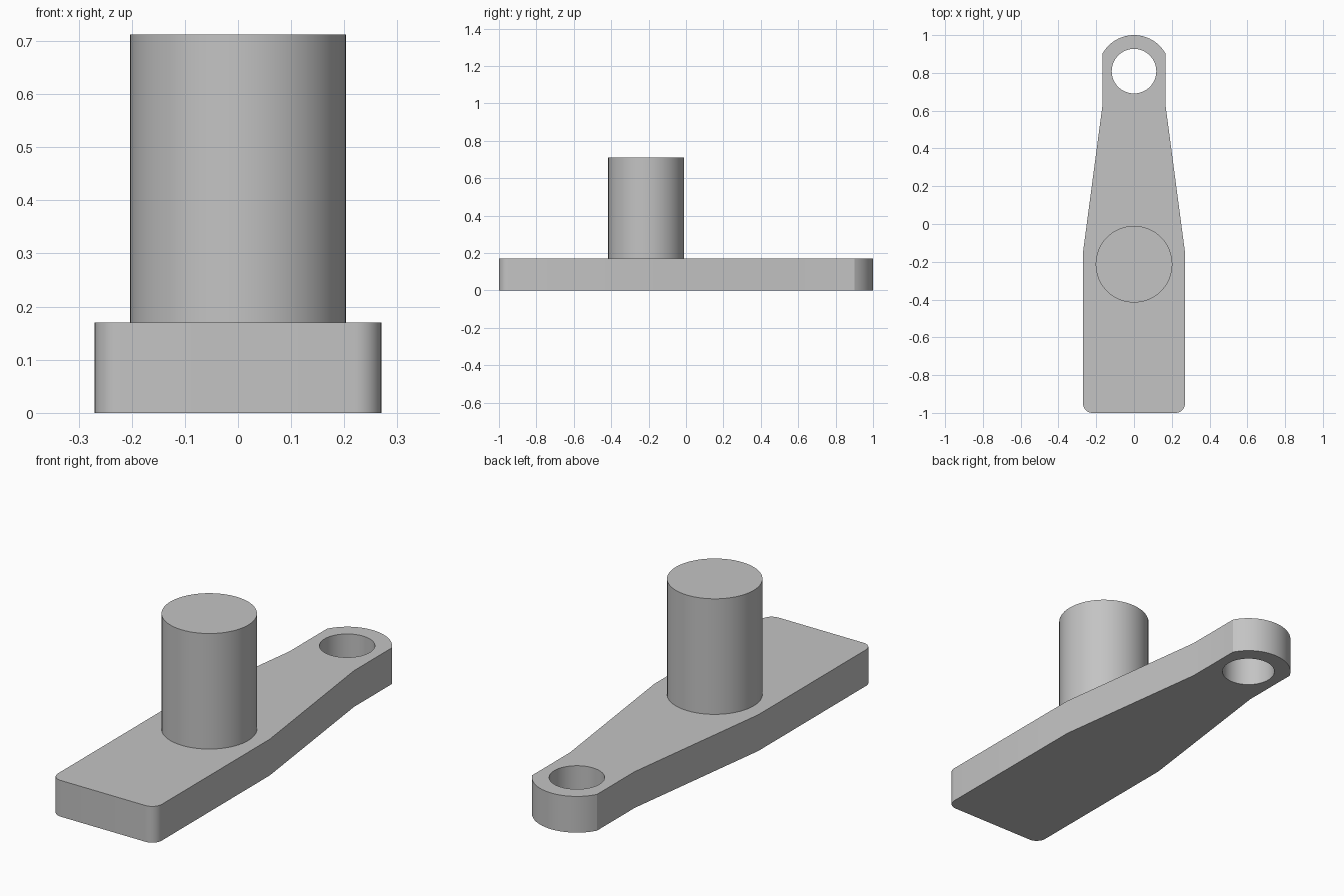
import bpy, bmesh
from math import radians, sin, cos, asin, pi

cube = bpy.data.objects.get("Cube")
if cube:
    bpy.data.objects.remove(cube, do_unlink=True)

# Main sizes
THICK = 0.17
HALF_WIDE, HALF_NARROW = 0.27, 0.168
CORNER_R = 0.05
EYE_Y, EYE_R, HOLE_R = 0.809, 0.191, 0.118
PIN_Y, PIN_R, PIN_TOP = -0.213, 0.203, 0.712

grey = bpy.data.materials.new("grey metal")
grey.use_nodes = True
colour = (0.55, 0.55, 0.55, 1)
grey.diffuse_color = colour
grey.node_tree.nodes["Principled BSDF"].inputs["Base Color"].default_value = colour


def arc(cx, cy, r, start, end, steps):
    return [(cx + r * cos(start + (end - start) * i / steps),
             cy + r * sin(start + (end - start) * i / steps))
            for i in range(steps + 1)]


def prism(name, outline, z0, z1):
    """Closed solid made by extruding a flat outline upwards."""
    bm = bmesh.new()
    base = bm.faces.new([bm.verts.new((x, y, z0)) for x, y in outline])
    top = bmesh.ops.extrude_face_region(bm, geom=[base], use_keep_orig=True)["geom"]
    bmesh.ops.translate(bm, vec=(0, 0, z1 - z0),
                        verts=[v for v in top if isinstance(v, bmesh.types.BMVert)])
    bmesh.ops.recalc_face_normals(bm, faces=bm.faces)
    mesh = bpy.data.meshes.new(name)
    bm.to_mesh(mesh)
    bm.free()
    mesh.materials.append(grey)
    obj = bpy.data.objects.new(name, mesh)
    bpy.context.collection.objects.link(obj)
    return obj


def activate(obj):
    bpy.ops.object.select_all(action='DESELECT')
    obj.select_set(True)
    bpy.context.view_layer.objects.active = obj


def smooth(obj):
    activate(obj)
    bpy.ops.object.shade_smooth_by_angle(angle=radians(20))


# Tapered arm: right half of the outline, mirrored, closed by the rounded eye
right = arc(HALF_WIDE - CORNER_R, -1 + CORNER_R, CORNER_R, -pi / 2, 0, 8)
right += [(HALF_WIDE, -0.15), (HALF_NARROW, 0.62)]
eye_start = asin((0.9 - EYE_Y) / EYE_R)
eye = arc(0, EYE_Y, EYE_R, eye_start, pi - eye_start, 24)
left = [(-x, y) for x, y in reversed(right)]
arm = prism("tapered_arm", right + eye + left, 0, THICK)

# Through hole in the eye
cutter = prism("hole_cutter", arc(0, EYE_Y, HOLE_R, 0, 2 * pi, 64)[:-1], -0.1, THICK + 0.1)
cutter.hide_render = True
cut = arm.modifiers.new("hole", 'BOOLEAN')
cut.operation = 'DIFFERENCE'
cut.solver = 'EXACT'
cut.object = cutter
activate(arm)
bpy.ops.object.modifier_apply(modifier=cut.name)
bpy.data.objects.remove(cutter, do_unlink=True)
smooth(arm)

# Upright round pin
pin = prism("upright_pin", arc(0, PIN_Y, PIN_R, 0, 2 * pi, 64)[:-1], THICK, PIN_TOP)
smooth(pin)
